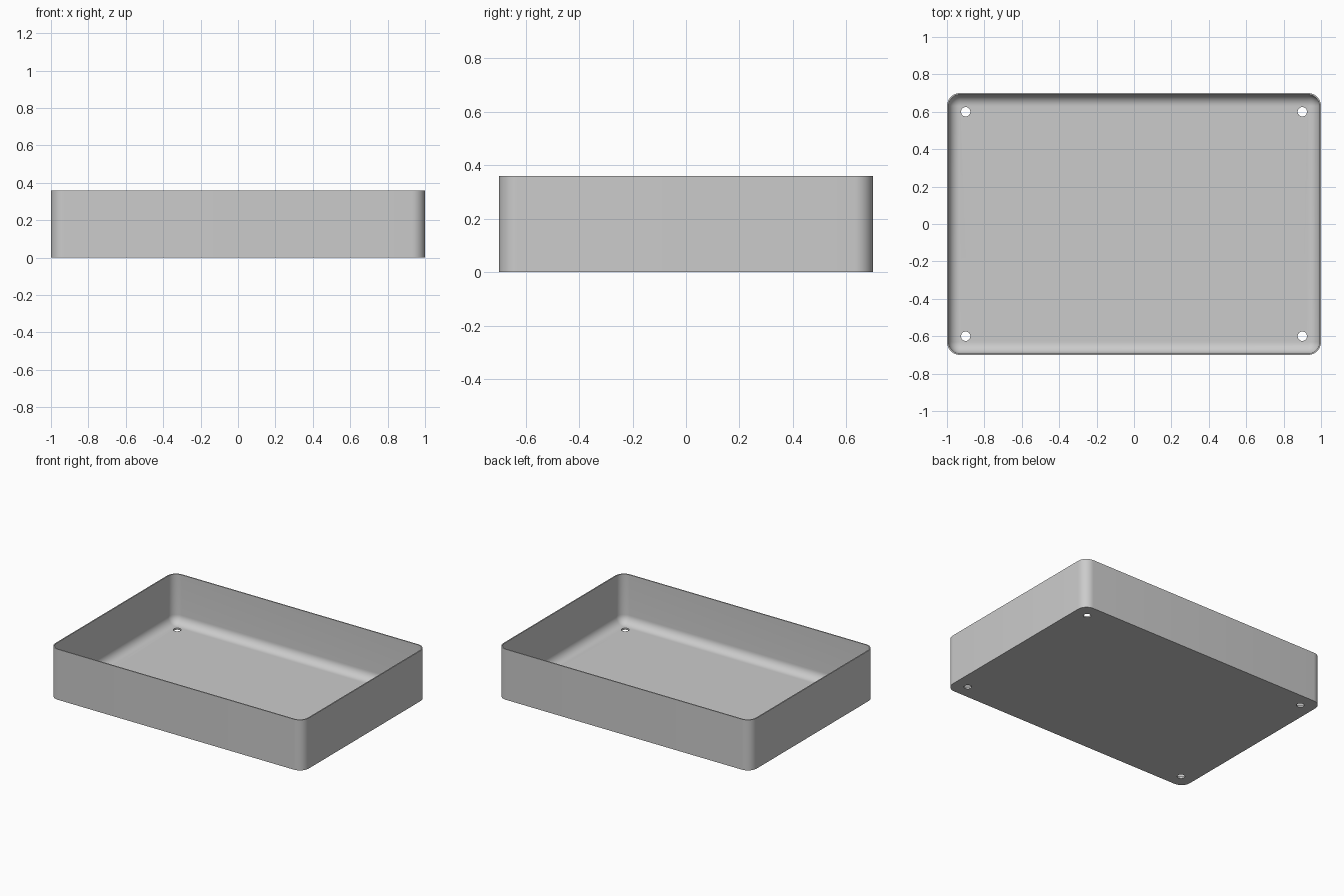
import bpy, bmesh, math

cube = bpy.data.objects.get("Cube")
if cube:
    bpy.data.objects.remove(cube, do_unlink=True)

HALF_X, HALF_Y, HEIGHT = 1.0, 0.7, 0.36
CORNER, WALL, FLOOR, FILLET = 0.07, 0.008, 0.012, 0.06
STEPS = 10

grey = bpy.data.materials.new("grey")
grey.use_nodes = True
colour = (0.6, 0.6, 0.6, 1)
grey.diffuse_color = colour
grey.node_tree.nodes["Principled BSDF"].inputs["Base Color"].default_value = colour

bm = bmesh.new()


def rounded_loop(inset, z):
    """Ring of vertices around a rounded rectangle, shrunk by the inset."""
    radius = CORNER - inset
    ring = []
    for quarter, (sx, sy) in enumerate([(1, 1), (-1, 1), (-1, -1), (1, -1)]):
        for i in range(STEPS + 1):
            a = (quarter + i / STEPS) * math.pi / 2
            ring.append(bm.verts.new((sx * (HALF_X - CORNER) + radius * math.cos(a),
                                      sy * (HALF_Y - CORNER) + radius * math.sin(a), z)))
    return ring


# Wall section: outside, rim, inside, then the fillet down to the floor
section = [(0, 0), (0, HEIGHT), (WALL, HEIGHT)]
for i in range(STEPS + 1):
    a = i / STEPS * math.pi / 2
    section.append((WALL + FILLET * (1 - math.cos(a)),
                    FLOOR + FILLET * (1 - math.sin(a))))

rings = [rounded_loop(*point) for point in section]
for low, high in zip(rings, rings[1:]):
    for i in range(len(low)):
        j = (i + 1) % len(low)
        bm.faces.new((low[i], low[j], high[j], high[i]))
bm.faces.new(rings[0][::-1])
bm.faces.new(rings[-1])
bmesh.ops.recalc_face_normals(bm, faces=bm.faces)

mesh = bpy.data.meshes.new("tray")
bm.to_mesh(mesh)
bm.free()
mesh.materials.append(grey)
tray = bpy.data.objects.new("tray", mesh)
bpy.context.collection.objects.link(tray)

# Four screw holes through the floor
for sx in (-1, 1):
    for sy in (-1, 1):
        bpy.ops.mesh.primitive_cylinder_add(vertices=32, radius=0.025, depth=0.1,
                                            location=(sx * 0.9, sy * 0.6, 0))
        cutter = bpy.context.object
        cutter.name = "hole_cutter"
        cutter.hide_render = True
        cutter.data.materials.append(grey)
        bpy.ops.object.select_all(action="DESELECT")
        tray.select_set(True)
        bpy.context.view_layer.objects.active = tray
        cut = tray.modifiers.new("screw_hole", "BOOLEAN")
        cut.operation = "DIFFERENCE"
        cut.solver = "EXACT"
        cut.object = cutter
        bpy.ops.object.modifier_apply(modifier=cut.name)
        bpy.data.objects.remove(cutter, do_unlink=True)

bpy.ops.object.shade_smooth_by_angle(angle=math.radians(35))
